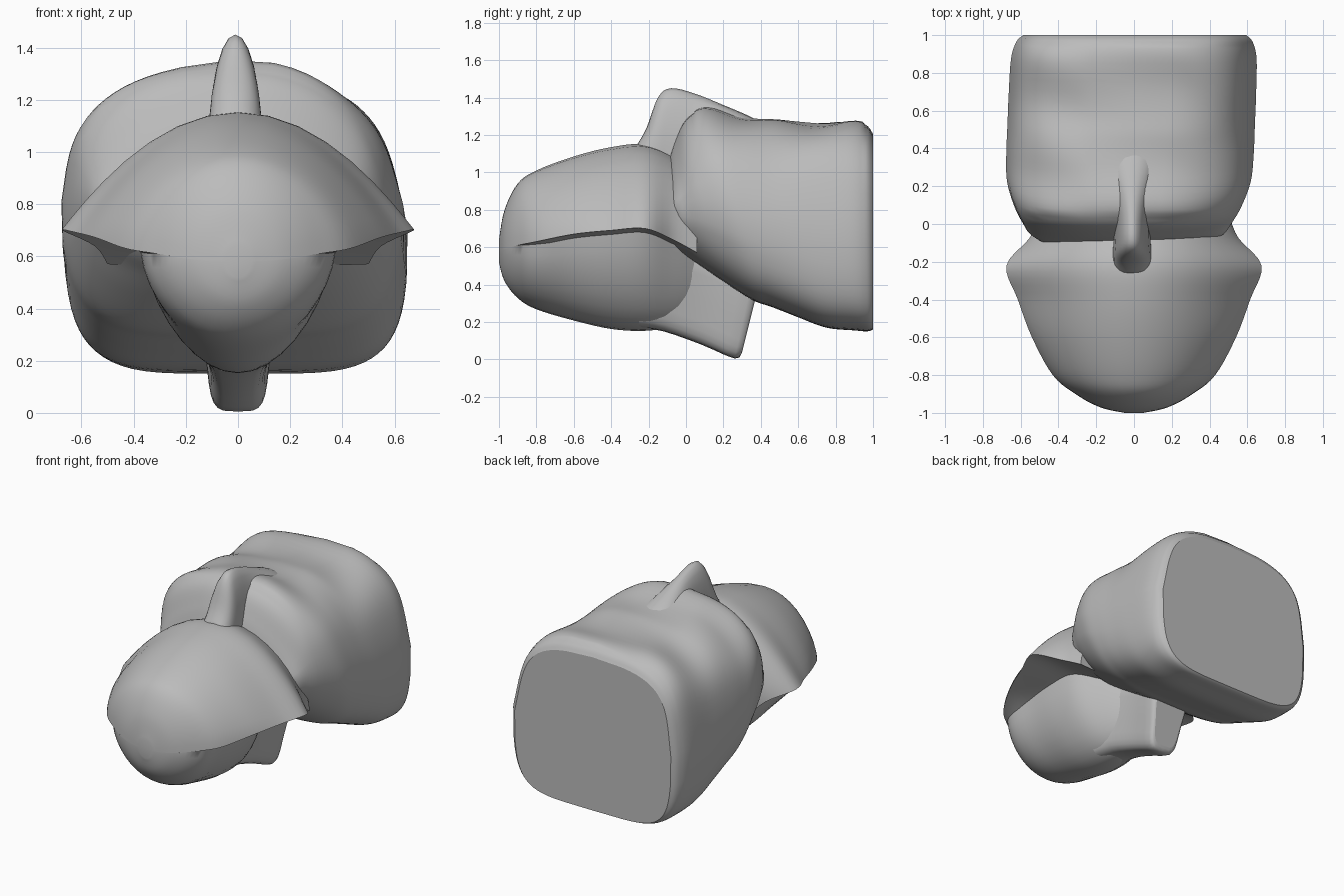
import bpy, bmesh, math

cube = bpy.data.objects.get("Cube")
if cube:
    bpy.data.objects.remove(cube)

grey = bpy.data.materials.new("plain grey")
grey.use_nodes = True
grey.diffuse_color = (0.5, 0.5, 0.5, 1)
grey.node_tree.nodes["Principled BSDF"].inputs["Base Color"].default_value = (0.5, 0.5, 0.5, 1)


def smooth_rows(rows, steps=5):
    """Catmull-Rom interpolation through rows of section parameters."""
    out = []
    for i in range(len(rows) - 1):
        a, b, c, d = rows[max(i - 1, 0)], rows[i], rows[i + 1], rows[min(i + 2, len(rows) - 1)]
        for s in range(steps):
            t = s / steps
            out.append([q + 0.5 * t * (r - p + t * (2 * p - 5 * q + 4 * r - u + t * (3 * (q - r) + u - p)))
                        for p, q, r, u in zip(a, b, c, d)])
    return out + [list(rows[-1])]


def loft(name, rings, angle=45):
    """Skin closed rings of points and cap both ends, the last one flat."""
    bm = bmesh.new()
    loops = [[bm.verts.new(p) for p in ring] for ring in rings]
    n = len(loops[0])
    for a, b in zip(loops, loops[1:]):
        for i in range(n):
            j = (i + 1) % n
            bm.faces.new((a[i], a[j], b[j], b[i]))
    bm.faces.new(loops[0])
    bm.faces.new(loops[-1])
    bmesh.ops.recalc_face_normals(bm, faces=bm.faces)
    mesh = bpy.data.meshes.new(name)
    bm.to_mesh(mesh)
    bm.free()
    obj = bpy.data.objects.new(name, mesh)
    bpy.context.collection.objects.link(obj)
    mesh.materials.append(grey)
    bpy.ops.object.select_all(action='DESELECT')
    obj.select_set(True)
    bpy.context.view_layer.objects.active = obj
    bpy.ops.object.shade_smooth_by_angle(angle=math.radians(angle))
    mesh.polygons[-1].use_smooth = False


def power(v, e):
    return math.copysign(abs(v) ** e, v)


def body_ring(yt, zt, yb, zb, w, e, droop, n=64):
    """Slanted rounded rectangle with drooping shoulders and gentle ripples."""
    ring = []
    for i in range(n):
        a = math.tau * i / n
        t = (1 + power(math.sin(a), 2 / e)) / 2
        u = power(math.cos(a), 2 / e)
        y = yb + (yt - yb) * t
        upper = 0.32 if u > 0 else 0.17
        lower = 0.12 + 0.4 * max(0, 0.6 - y)
        x = w * u * (1 - upper * max(0, t - 0.5) - lower * max(0, 0.35 - t)) + 0.04 * (y - 0.9)
        sag = droop * u * u * max(0, 2 * t - 1)
        ripple = 0.016 * math.sin(14 * y + 3 * x) * math.sin(5 * x + 1) * t * (0.05 < y < 0.95)
        ring.append((x, y, zb + (zt - zb) * t - sag + ripple))
    return ring


def head_ring(y, w, zt, zb, cw, bottom, k, n=18):
    """Arched hood with a sharp brim over a narrower rounded chin."""
    step = min(0.02, (w - cw) * 0.2)
    ring = []
    for i in range(n + 1):
        u = math.cos(math.pi * i / n)
        ring.append((w * u, y, zb + (zt - zb) * max(0, 1 - u * u) ** k))
    ring.append((-(w + cw) / 2, y, zb - step * 0.3))
    for i in range(n + 1):
        a = math.pi * i / n
        ring.append((-cw * math.cos(a) * (1 - 0.1 * math.sin(a)), y,
                     zb - step - 0.002 - (zb - step - bottom) * math.sin(a)))
    ring.append(((w + cw) / 2, y, zb - step * 0.3))
    return ring


# Neck and blocky body: top y, top z, bottom y, bottom z, half width, squareness, droop
body = [(-0.12, 0.98, -0.1, 0.62, 0.42, 2.6, 0.1), (-0.09, 1.08, -0.02, 0.56, 0.51, 3, 0.16),
        (-0.06, 1.17, 0.06, 0.51, 0.55, 3.3, 0.16), (0.0, 1.29, 0.18, 0.43, 0.6, 3.8, 0.14),
        (0.1, 1.34, 0.35, 0.32, 0.645, 4, 0.13), (0.28, 1.315, 0.46, 0.28, 0.655, 4.2, 0.12),
        (0.45, 1.285, 0.6, 0.225, 0.655, 4.3, 0.1), (0.6, 1.26, 0.75, 0.17, 0.655, 4.5, 0.07),
        (0.85, 1.28, 0.9, 0.155, 0.65, 4.7, 0.07), (0.96, 1.255, 0.97, 0.15, 0.625, 4.8, 0.07),
        (1.0, 1.205, 1.0, 0.16, 0.59, 5, 0.06)]
loft("body", [body_ring(*r) for r in smooth_rows(body)], 45)

# Hooded head: y, brim half width, top, brim height, chin half width, bottom, arch shape
head = [(-1.0, 0.05, 0.64, 0.58, 0.05, 0.52, 0.5), (-0.97, 0.18, 0.8, 0.59, 0.18, 0.42, 0.5),
        (-0.9, 0.31, 0.94, 0.61, 0.305, 0.33, 0.55), (-0.8, 0.43, 1.01, 0.63, 0.37, 0.27, 0.65),
        (-0.6, 0.54, 1.085, 0.67, 0.37, 0.21, 0.8), (-0.4, 0.615, 1.135, 0.69, 0.37, 0.165, 0.95),
        (-0.22, 0.675, 1.15, 0.7, 0.34, 0.155, 1), (-0.07, 0.55, 1.09, 0.64, 0.24, 0.18, 0.7),
        (0.06, 0.5, 1.0, 0.57, 0.14, 0.25, 0.6)]
loft("hooded_head", [head_ring(*r) for r in smooth_rows(head)], 40)

# Crest between hood and back: y, top height, half width, base height
crest = [(-0.26, 1.15, 0.09, 1.06), (-0.21, 1.24, 0.105, 1.04), (-0.15, 1.4, 0.105, 1.0),
         (-0.08, 1.45, 0.1, 1.0), (0.05, 1.42, 0.1, 1.08), (0.2, 1.36, 0.12, 1.18),
         (0.34, 1.3, 0.14, 1.18), (0.45, 1.24, 0.1, 1.18)]
loft("crest", [[(w * math.cos(math.pi * i / 12) - 0.01, y,
                 b + (t - b) * math.sin(math.pi * i / 12) ** 0.9) for i in range(13)]
               for y, t, w, b in smooth_rows(crest, 4)], 60)

# Stubby stem under the neck: top y, top z, bottom y, bottom z, half width
stem = [(-0.25, 0.6, -0.25, 0.17, 0.16), (-0.05, 0.6, -0.12, 0.15, 0.13), (0.15, 0.55, 0.08, 0.08, 0.11),
        (0.35, 0.42, 0.26, 0.005, 0.11), (0.38, 0.36, 0.3, 0.04, 0.09)]
rings = []
for yt, zt, yb, zb, w in smooth_rows(stem, 3):
    ring = []
    for i in range(24):
        a = math.tau * i / 24
        t = (1 + power(math.sin(a), 0.5)) / 2
        ring.append((w * (1 + 0.5 * t * t) * power(math.cos(a), 0.5),
                     yb + (yt - yb) * t, zb + (zt - zb) * t))
    rings.append(ring)
loft("stem", rings, 50)
